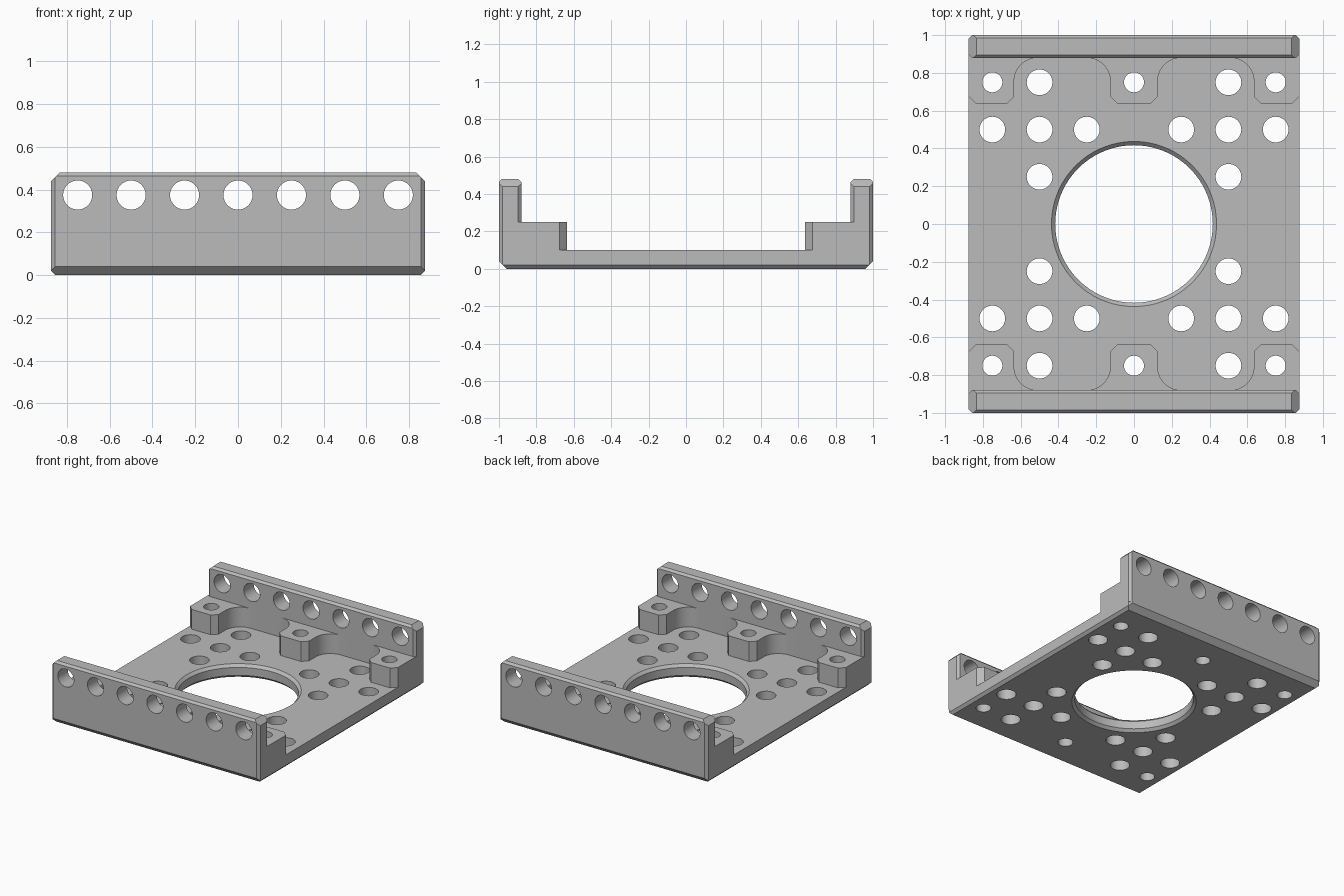
import bpy, bmesh, math
from mathutils import Vector, Matrix

if "Cube" in bpy.data.objects:
    bpy.data.objects.remove(bpy.data.objects["Cube"])

HX, HY, TOP = 0.875, 1.0, 0.48     # half width, half depth, wall height
FLOOR, PAD, WALL = 0.10, 0.25, 0.88  # floor height, pad height, wall inner face

grey = bpy.data.materials.new("grey metal")
grey.use_nodes = True
grey.diffuse_color = (0.5, 0.5, 0.5, 1)
grey.node_tree.nodes["Principled BSDF"].inputs["Base Color"].default_value = (0.5, 0.5, 0.5, 1)


def make_object(name, bm):
    bmesh.ops.recalc_face_normals(bm, faces=bm.faces)
    mesh = bpy.data.meshes.new(name)
    bm.to_mesh(mesh)
    bm.free()
    mesh.materials.append(grey)
    obj = bpy.data.objects.new(name, mesh)
    bpy.context.collection.objects.link(obj)
    return obj


def slice_off(bm, point, normal):
    """Cut away everything beyond a plane and cap the opening."""
    cut = bmesh.ops.bisect_plane(bm, geom=bm.verts[:] + bm.edges[:] + bm.faces[:],
                                 plane_co=point, plane_no=Vector(normal).normalized(),
                                 clear_outer=True)
    edges = [e for e in cut["geom_cut"] if isinstance(e, bmesh.types.BMEdge)]
    bmesh.ops.holes_fill(bm, edges=edges)


def box(low, high):
    bm = bmesh.new()
    bmesh.ops.create_cube(bm, size=1)
    low, high = Vector(low), Vector(high)
    for v in bm.verts:
        v.co = (low + high) / 2 + v.co * (high - low)
    return bm


def base_plate():
    bm = box((-HX, -HY, 0), (HX, HY, FLOOR))
    for s in (-1, 1):
        slice_off(bm, (s * HX, 0, 0.02), (s, 0, -1))
        slice_off(bm, (0, s * HY, 0.04), (0, s, -1))
        for t in (-1, 1):
            slice_off(bm, (s * HX, t * (HY - 0.02), 0), (s, t, 0))
    return make_object("bracket", bm)


def side_wall(side):
    y0, y1 = sorted((side * WALL, side * HY))
    bm = box((-HX, y0, FLOOR / 2), (HX, y1, TOP))
    for s in (-1, 1):
        slice_off(bm, (s * HX, 0, TOP - 0.04), (s, 0, 1))
        for y, d in ((side * HY, side), (side * WALL, -side)):
            slice_off(bm, (s * HX, y - d * 0.018, 0), (s, d, 0))
    for y, d in ((side * HY, side), (side * WALL, -side)):
        slice_off(bm, (0, y, TOP - 0.016), (0, d, 1))
    return make_object("side_wall", bm)


def pad(side, left, right):
    """Raised boss: chamfered nose, flaring by quarter arcs into the wall."""
    nose, c, r = 0.635, 0.04, 0.125

    def edge(x, out):
        pts = [(x - out * c, nose), (x, nose + c)]
        if abs(x) > HX - 0.01:
            return pts + [(x, 0.94)]
        for i in range(13):
            a = math.pi / 2 * i / 12
            pts.append((x + out * r * (1 - math.cos(a)), WALL - r + r * math.sin(a)))
        return pts + [(pts[-1][0], 0.94)]

    outline = edge(right, 1) + edge(left, -1)[::-1]
    bm = bmesh.new()
    face = bm.faces.new([bm.verts.new((x, side * y, FLOOR / 2)) for x, y in outline])
    up = bmesh.ops.extrude_face_region(bm, geom=[face])["geom"]
    bmesh.ops.translate(bm, vec=(0, 0, PAD - FLOOR / 2),
                        verts=[v for v in up if isinstance(v, bmesh.types.BMVert)])
    return make_object("pad", bm)


def hole_cutters():
    bm = bmesh.new()

    def drill(x, y, z, radius, depth, turn=0):
        place = Matrix.Translation((x, y, z)) @ Matrix.Rotation(turn, 4, "X")
        bmesh.ops.create_cone(bm, cap_ends=True, segments=40, radius1=radius,
                              radius2=radius, depth=depth, matrix=place)

    for sy in (-1, 1):
        for i in range(-3, 4):
            drill(i / 4, sy * 0.94, 0.375, 0.068, 0.3, math.pi / 2)
        drill(0, sy * 0.75, 0.1, 0.053, 0.4)
        for sx in (-1, 1):
            drill(sx * 0.75, sy * 0.75, 0.1, 0.053, 0.4)
            for x, y in ((0.5, 0.75), (0.75, 0.5), (0.5, 0.5), (0.25, 0.5), (0.5, 0.25)):
                drill(sx * x, sy * y, 0.1, 0.068, 0.4)

    # Central bore, chamfered at both rims
    bore, ch, n = 0.417, 0.02, 72
    rings = []
    for r, z in ((bore + 2 * ch, -ch), (bore, ch), (bore, FLOOR - ch), (bore + 2 * ch, FLOOR + ch)):
        rings.append([bm.verts.new((r * math.cos(2 * math.pi * i / n),
                                    r * math.sin(2 * math.pi * i / n), z)) for i in range(n)])
    for a, b in zip(rings, rings[1:]):
        for i in range(n):
            j = (i + 1) % n
            bm.faces.new((a[i], a[j], b[j], b[i]))
    bm.faces.new(rings[0])
    bm.faces.new(rings[-1])
    return make_object("hole_cutters", bm)


def combine(target, other, operation):
    mod = target.modifiers.new("combine", "BOOLEAN")
    mod.operation, mod.solver, mod.object = operation, "EXACT", other
    bpy.context.view_layer.objects.active = target
    bpy.ops.object.modifier_apply(modifier=mod.name)
    bpy.data.objects.remove(other)


# Assemble the body, then drill it
bracket = base_plate()
for side in (-1, 1):
    combine(bracket, side_wall(side), "UNION")
    for left, right in ((-HX, -0.635), (-0.125, 0.125), (0.635, HX)):
        combine(bracket, pad(side, left, right), "UNION")
combine(bracket, hole_cutters(), "DIFFERENCE")

bpy.ops.object.select_all(action="DESELECT")
bracket.select_set(True)
bpy.context.view_layer.objects.active = bracket
bpy.ops.object.shade_smooth_by_angle(angle=math.radians(30))
